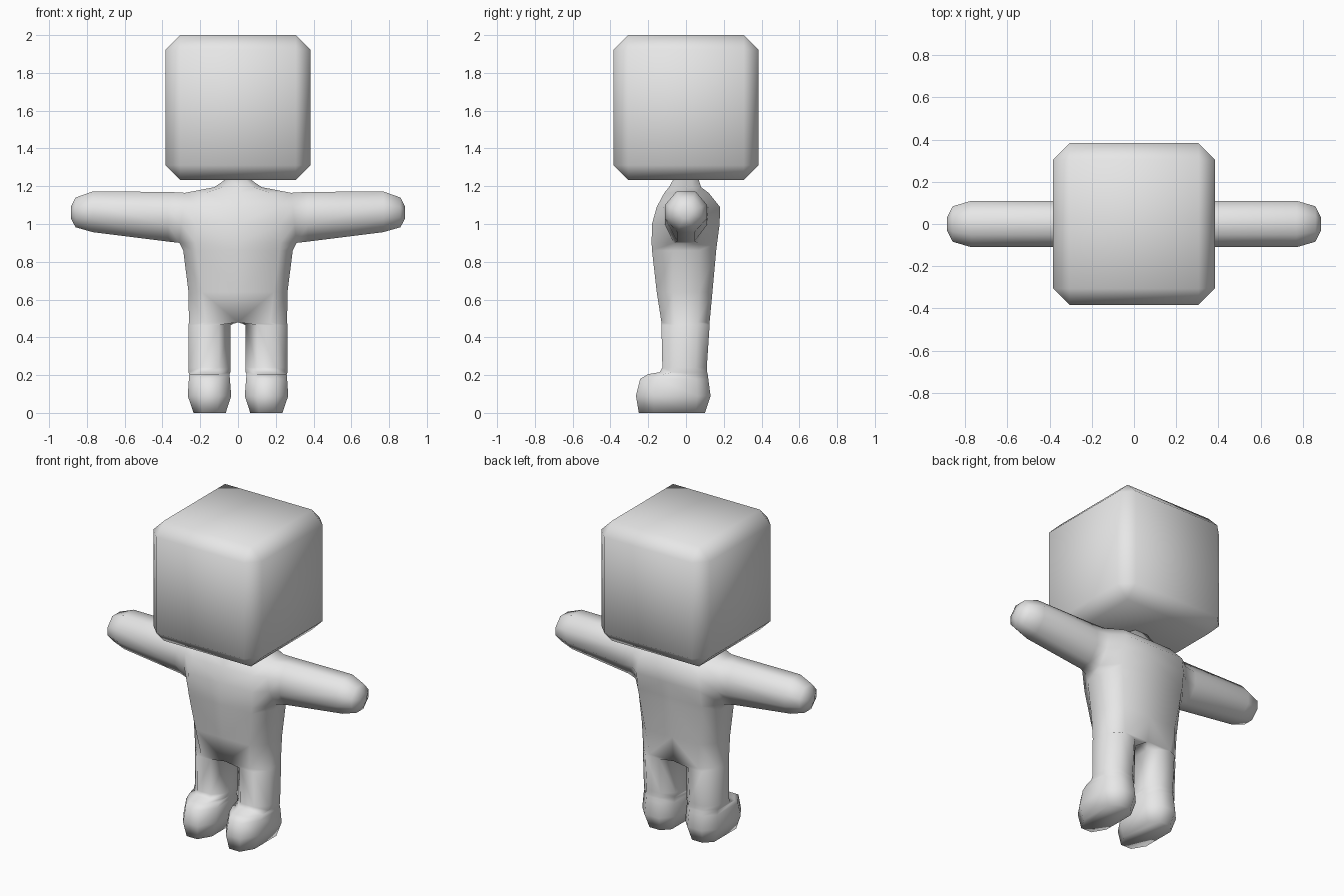
import bpy, bmesh, math

if "Cube" in bpy.data.objects:
    bpy.data.objects.remove(bpy.data.objects["Cube"])

grey = bpy.data.materials.new("plain grey")
grey.diffuse_color = (0.8, 0.8, 0.8, 1)
grey.use_nodes = True
grey.node_tree.nodes["Principled BSDF"].inputs["Base Color"].default_value = grey.diffuse_color


def finish(name, bm):
    bmesh.ops.recalc_face_normals(bm, faces=bm.faces)
    mesh = bpy.data.meshes.new(name)
    bm.to_mesh(mesh)
    bm.free()
    mesh.materials.append(grey)
    obj = bpy.data.objects.new(name, mesh)
    bpy.context.collection.objects.link(obj)
    for p in mesh.polygons:
        p.use_smooth = True
    return obj


# Head: cube with single chamfers
bm = bmesh.new()
bmesh.ops.create_cube(bm, size=0.766)
bmesh.ops.translate(bm, verts=bm.verts, vec=(0, 0, 1.617))
bmesh.ops.bevel(bm, geom=bm.edges[:], offset=0.077, segments=1, affect='EDGES')
finish("head", bm)

# Body: right half, grown ring by ring and mirrored
bm = bmesh.new()


def ring(points):
    return [bm.verts.new(p) for p in points]


def bridge(a, b, closed=True, skip=()):
    n = len(a)
    for i in range(n if closed else n - 1):
        if i not in skip:
            j = (i + 1) % n
            bm.faces.new((a[i], a[j], b[j], b[i]))


def grow(start, rings):
    for r in rings:
        r = ring(r)
        bridge(start, r)
        start = r
    bm.faces.new(start)


# Torso and neck: height, half width, corner x, front, back, side flat half depth
TORSO = [
    (0.48, 0.26, 0.17, 0.13, 0.125, 0.06),
    (0.64, 0.262, 0.19, 0.155, 0.14, 0.07),
    (0.86, 0.29, 0.22, 0.18, 0.16, 0.07),
    (0.90, 0.31, 0.225, 0.182, 0.165, 0.065),
    (1.00, 0.30, 0.225, 0.18, 0.178, 0.115),
    (1.09, 0.29, 0.21, 0.155, 0.18, 0.12),
    (1.165, 0.28, 0.17, 0.115, 0.12, 0.06),
    (1.195, 0.125, 0.08, 0.09, 0.08, 0.035),
    (1.24, 0.06, 0.035, 0.065, 0.065, 0.03),
]
torso = [ring([(0, -f, z), (c, -f, z), (w, -s, z), (w, s, z), (c, b, z), (0, b, z)])
         for z, w, c, f, b, s in TORSO]
for k in range(len(torso) - 1):
    bridge(torso[k], torso[k + 1], False, (2,) if k in (3, 4, 5) else ())
bm.faces.new(torso[-1])

# Arm: grown out of the opening in the torso side
opening = torso[3:7]
shoulder = [r[2] for r in opening] + [r[3] for r in reversed(opening)]
section = [(-0.045, 0), (-0.11, 0.33), (-0.11, 0.68), (-0.05, 1)]
section += [(-y, t) for y, t in reversed(section)]
ARM = [(0.37, 0.907, 1.17, 1), (0.77, 0.957, 1.172, 1),
       (0.86, 0.983, 1.14, 0.76), (0.885, 1.03, 1.09, 0.3)]
grow(shoulder, [[(x, y * k, lo + (hi - lo) * t) for y, t in section]
                for x, lo, hi, k in ARM])

# Leg and foot: height, inner x, outer x, front, back, side front, side back
crotch = ring([(0, 0.05, 0.495), (0, -0.05, 0.495)])
LEG = [
    (0.465, 0.04, 0.262, -0.13, 0.125, -0.06, 0.06),
    (0.24, 0.04, 0.262, -0.125, 0.11, -0.06, 0.05),
    (0.215, 0.04, 0.262, -0.14, 0.112, -0.07, 0.05),
    (0.205, 0.045, 0.258, -0.20, 0.115, -0.12, 0.05),
    (0.18, 0.043, 0.26, -0.243, 0.118, -0.15, 0.055),
    (0.09, 0.036, 0.266, -0.265, 0.13, -0.17, 0.06),
    (0.0, 0.065, 0.235, -0.25, 0.10, -0.17, 0.05),
]


def leg_ring(z, i, o, f, b, sf, sb):
    q = (o - i) * 0.28
    return [(i + q, f, z), (o - q, f, z), (o, sf, z), (o, sb, z),
            (o - q, b, z), (i + q, b, z), (i, sb, z), (i, sf, z)]


grow(torso[0] + crotch, [leg_ring(*r) for r in LEG])

body = finish("body", bm)
mirror = body.modifiers.new("mirror", 'MIRROR')
mirror.use_clip = True
mirror.merge_threshold = 0.001
